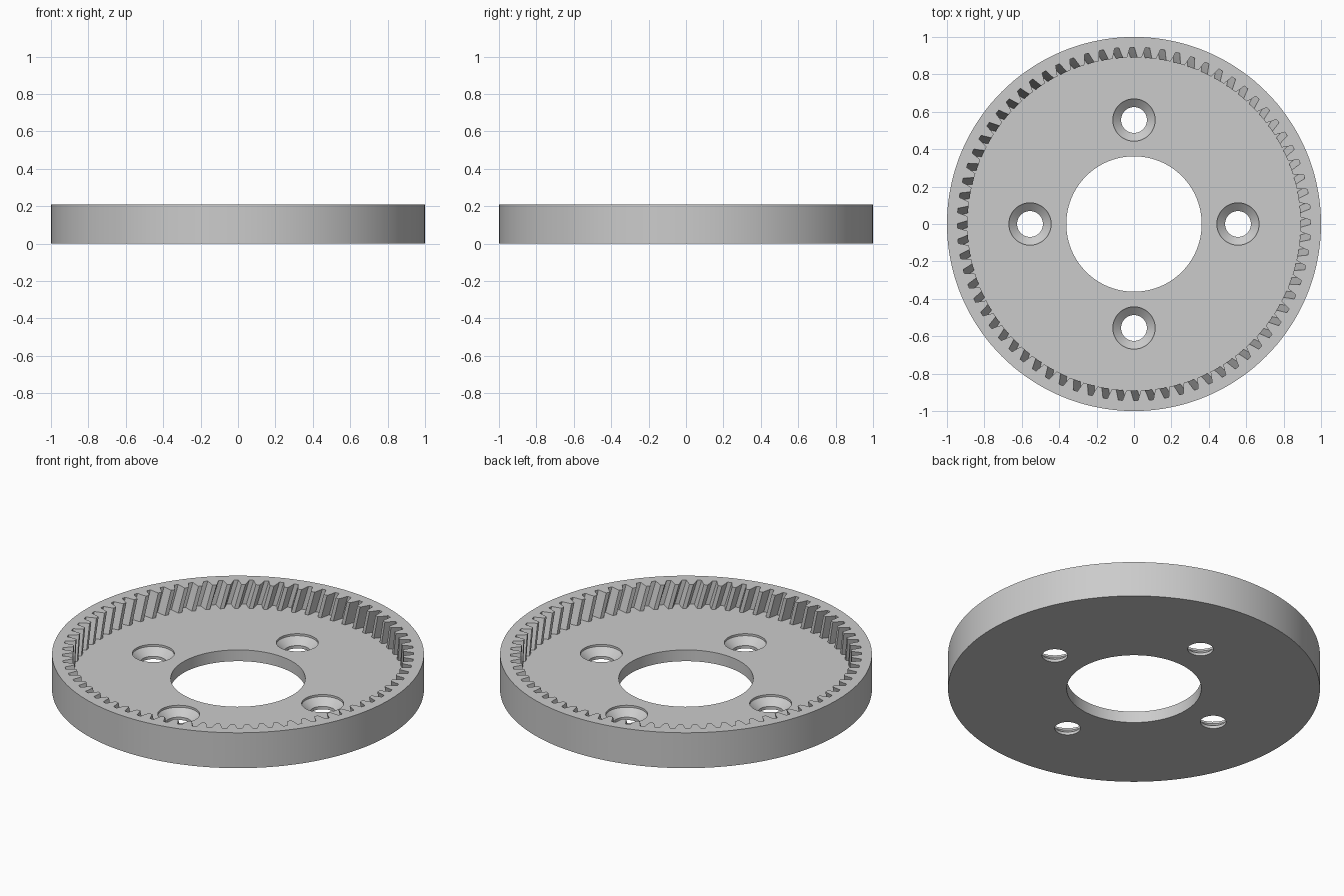
import bpy, bmesh
from math import sin, cos, radians, tau

cube = bpy.data.objects.get("Cube")
if cube:
    bpy.data.objects.remove(cube, do_unlink=True)

HEIGHT, FLOOR = 0.21, 0.067
TEETH, TWIST, PHASE = 72, 2.4, 90.6   # degrees of helix over the tooth depth


def make_object(name, rings):
    """Closed solid from a stack of equal-length rings, bottom to top."""
    bm = bmesh.new()
    loops = [[bm.verts.new(p) for p in ring] for ring in rings]
    n = len(loops[0])
    for low, high in zip(loops, loops[1:]):
        for i in range(n):
            j = (i + 1) % n
            bm.faces.new((low[i], low[j], high[j], high[i]))
    bm.faces.new(loops[0][::-1])
    bm.faces.new(loops[-1])
    mesh = bpy.data.meshes.new(name)
    bm.to_mesh(mesh)
    bm.free()
    obj = bpy.data.objects.new(name, mesh)
    bpy.context.collection.objects.link(obj)
    return obj


def lathe(name, profile, segments, centre=(0, 0)):
    """Round solid from (radius, height) pairs."""
    return make_object(name, [
        [(centre[0] + r * cos(tau * i / segments),
          centre[1] + r * sin(tau * i / segments), z) for i in range(segments)]
        for r, z in profile])


def gear_ring(z):
    """Internal tooth outline at height z, turned along the helix."""
    gap = [(0.89, -1.8), (0.915, -1.25), (0.945, -0.72),
           (0.945, 0.72), (0.915, 1.25), (0.89, 1.8)]
    turn = PHASE + TWIST * (HEIGHT - z) / (HEIGHT - FLOOR)
    ring = []
    for t in range(TEETH):
        for r, offset in gap:
            a = radians(turn + t * 360 / TEETH + offset)
            ring.append((r * cos(a), r * sin(a), z))
    return ring


# Solid disc
gear = lathe("ring_gear", [(1, 0), (1, HEIGHT)], 144)

# Toothed pocket, centre bore and countersunk screw holes
layers = 6
step = (HEIGHT - FLOOR) / layers
cutters = [
    make_object("tooth_pocket_cutter",
                [gear_ring(FLOOR + step * i) for i in range(layers + 2)]),
    lathe("bore_cutter", [(0.362, -0.1), (0.362, 0.3)], 96),
]
screw_profile = [(0.069, -0.1), (0.069, 0.017), (0.113, 0.055), (0.113, 0.15)]
for k in range(4):
    a = tau * k / 4
    cutters.append(lathe("screw_hole_cutter", screw_profile, 48,
                         (0.556 * cos(a), 0.556 * sin(a))))

for cutter in cutters:
    cutter.hide_render = True
    mod = gear.modifiers.new(cutter.name, "BOOLEAN")
    mod.operation = "DIFFERENCE"
    mod.solver = "EXACT"
    mod.object = cutter

# Bake the cuts and drop the cutters
graph = bpy.context.evaluated_depsgraph_get()
baked = bpy.data.meshes.new_from_object(gear.evaluated_get(graph))
gear.modifiers.clear()
gear.data = baked
for cutter in cutters:
    bpy.data.objects.remove(cutter, do_unlink=True)

# Plain grey finish
grey = bpy.data.materials.new("light_grey")
grey.use_nodes = True
colour = (0.6, 0.6, 0.6, 1)
grey.diffuse_color = colour
grey.node_tree.nodes["Principled BSDF"].inputs["Base Color"].default_value = colour
gear.data.materials.clear()
gear.data.materials.append(grey)

bpy.ops.object.select_all(action="DESELECT")
gear.select_set(True)
bpy.context.view_layer.objects.active = gear
bpy.ops.object.shade_smooth_by_angle(angle=radians(25))
